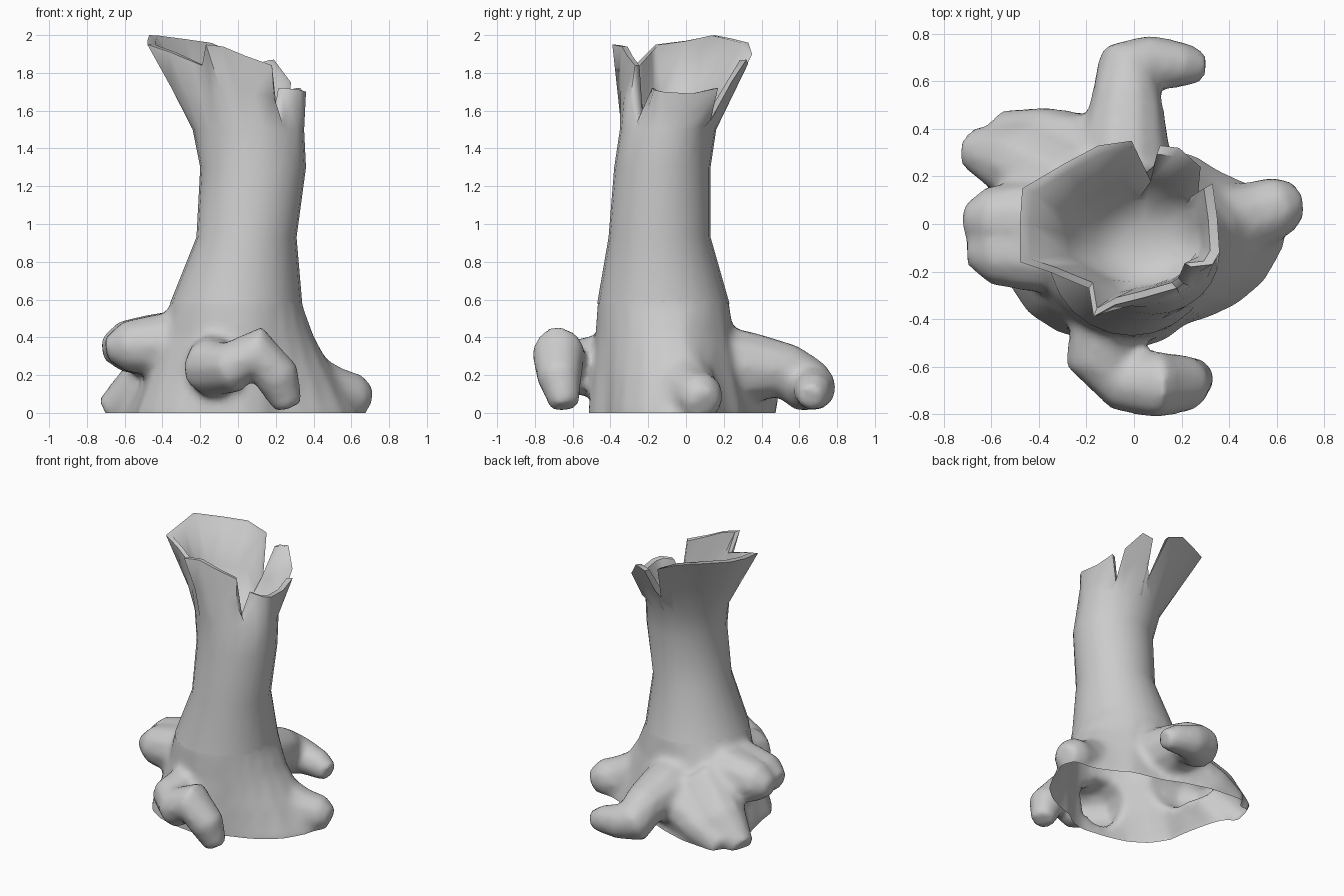
import bpy, bmesh, math
from mathutils import Vector

if "Cube" in bpy.data.objects:
    bpy.data.objects.remove(bpy.data.objects["Cube"])

bark = bpy.data.materials.new("grey_bark")
bark.use_nodes = True
bark.diffuse_color = (0.6, 0.6, 0.6, 1)
bark.node_tree.nodes["Principled BSDF"].inputs["Base Color"].default_value = (0.6, 0.6, 0.6, 1)


def skin(bm, rings, cap_start=False, cap_end=False):
    """Join closed rings of equal length with faces."""
    loops = [[bm.verts.new(p) for p in ring] for ring in rings]
    n = len(loops[0])
    for a, b in zip(loops, loops[1:]):
        for i in range(n):
            j = (i + 1) % n
            bm.faces.new((a[i], a[j], b[j], b[i]))
    for wanted, loop in ((cap_start, loops[0][::-1]), (cap_end, loops[-1])):
        if wanted:
            mid = bm.verts.new(sum((v.co for v in loop), Vector()) / n)
            for i in range(n):
                bm.faces.new((loop[i], loop[(i + 1) % n], mid))


def root(bm, path, sides=10):
    """Closed tapered tube along (x, y, z, radius) points."""
    points = [Vector(p[:3]) for p in path]
    rings = []
    for k, p in enumerate(points):
        along = (points[min(k + 1, len(points) - 1)] - points[max(k - 1, 0)]).normalized()
        side = along.cross(Vector((0, 0, 1))).normalized()
        up = side.cross(along)
        angles = [-math.tau * i / sides for i in range(sides)]
        rings.append([p + (side * math.cos(a) + up * math.sin(a)) * path[k][3] for a in angles])
    skin(bm, [r[::-1] for r in rings], True, True)


def make_object(name, bm):
    mesh = bpy.data.meshes.new(name)
    bm.to_mesh(mesh)
    bm.free()
    mesh.materials.append(bark)
    obj = bpy.data.objects.new(name, mesh)
    bpy.context.collection.objects.link(obj)
    bpy.ops.object.select_all(action="DESELECT")
    obj.select_set(True)
    bpy.context.view_layer.objects.active = obj
    return obj


# Jagged broken rim, counterclockwise from the left side
RIM = [Vector(p) for p in (
    (.36, -.12, 1.7), (.35, .03, 1.69), (.33, .17, 1.72), (.27, .13, 1.55),
    (.28, .24, 1.75), (.19, .32, 1.87), (.11, .33, 1.85), (.08, .16, 1.5),
    (-.01, .35, 1.9), (-.15, .33, 1.96), (-.3, .25, 1.98), (-.47, .15, 2),
    (-.48, 0, 1.97), (-.48, -.16, 1.95), (-.36, -.2, 1.91), (-.24, -.25, 1.86),
    (-.19, -.27, 1.84), (-.17, -.39, 1.95), (-.08, -.34, 1.94), (.04, -.31, 1.89),
    (.18, -.27, 1.84), (.21, -.25, 1.56), (.24, -.18, 1.72), (.33, -.17, 1.71))]
# Radius of the flared foot at the same steps
FOOT = (.6, .64, .53, .46, .45, .43, .44, .52, .64, .76, .8, .64,
        .58, .58, .55, .5, .45, .42, .42, .4, .37, .41, .47, .54)
N = len(RIM)


def ellipse(x0, x1, y0, y1, z):
    return [Vector(((x0 + x1) / 2 + (x1 - x0) / 2 * math.cos(math.tau * i / N),
                    (y0 + y1) / 2 + (y1 - y0) / 2 * math.sin(math.tau * i / N), z))
            for i in range(N)]


def blend(a, b, t, z=None):
    ring = [p.lerp(q, t) for p, q in zip(a, b)]
    if z is not None:
        for p in ring:
            p.z = z
    return ring


waist = ellipse(-.36, .34, -.47, .23, .58)
shaft = ellipse(-.22, .31, -.41, .13, .93)
neck = ellipse(-.24, .35, -.35, .16, 1.5)
foot = [Vector((.03 + r * math.cos(math.tau * i / N), -.1 + r * math.sin(math.tau * i / N), 0))
        for i, r in enumerate(FOOT)]

# Hollow trunk: shaft, broken rim, then a bowl inside
inner_rim = [p.lerp(Vector((-.03, -.03, p.z - .02)), .1) for p in RIM]
bowl = ellipse(-.17, .27, -.25, .1, 1.52)
bm = bmesh.new()
skin(bm, [waist, shaft, ellipse(-.2, .36, -.38, .13, 1.3), neck, blend(neck, RIM, .5), RIM,
          inner_rim, blend(inner_rim, bowl, .6), bowl,
          blend(bowl, ellipse(.04, .06, -.09, -.07, 1.43), .6)], cap_end=True)
make_object("trunk", bm)
bpy.ops.object.shade_smooth_by_angle(angle=math.radians(60))

# Flared base, sunk below ground so that it can be trimmed flat
bm = bmesh.new()
skin(bm, [blend(foot, foot, 0, -.15), foot, blend(foot, waist, .4, .2),
          blend(foot, waist, .78, .4), waist, shaft], True, True)

# Front root: leaves the trunk, turns left, arches and drops
root(bm, [(-.12, -.36, .3, .14), (-.14, -.55, .24, .16), (-.03, -.66, .24, .14),
          (.1, -.675, .32, .145), (.21, -.67, .19, .125), (.27, -.64, .03, .08)])
# Back root: thick arm that droops and bends to the left
root(bm, [(-.05, .1, .25, .24), (-.04, .36, .24, .19), (-.03, .54, .22, .15),
          (-.02, .65, .14, .15), (.08, .68, .13, .12), (.2, .67, .11, .1), (.29, .66, .08, .07)])
# Left root: short toe reaching the ground
root(bm, [(.25, -.04, .2, .19), (.5, .03, .1, .15), (.62, .08, .08, .13), (.69, .1, .05, .08)])
# Right root and the web that joins it to the back
root(bm, [(-.25, .12, .28, .22), (-.5, .27, .12, .17), (-.69, .32, 0, .09)])
root(bm, [(-.1, .25, .2, .2), (-.4, .36, .08, .14), (-.58, .38, 0, .1)])
# Swollen knob hanging over the right side
root(bm, [(-.2, 0, .38, .18), (-.45, .02, .36, .17), (-.62, .02, .35, .14), (-.72, .02, .34, .06)])
root(bm, [(-.2, -.12, .38, .18), (-.42, -.12, .36, .17), (-.6, -.12, .35, .14),
          (-.7, -.12, .34, .06)])
base = make_object("rooted_base", bm)

# Fuse the roots with the base and soften the joins
remesh = base.modifiers.new("fuse", "REMESH")
remesh.mode = "VOXEL"
remesh.voxel_size = 0.025
soften = base.modifiers.new("soften", "SMOOTH")
soften.factor = 0.5
soften.iterations = 8
for name in ("fuse", "soften"):
    bpy.ops.object.modifier_apply(modifier=name)

# Trim the base to an open shell between the ground and the trunk
bm = bmesh.new()
bm.from_mesh(base.data)
for height, up in ((0, -1), (.6, 1)):
    bmesh.ops.bisect_plane(bm, geom=bm.verts[:] + bm.edges[:] + bm.faces[:],
                           plane_co=(0, 0, height), plane_no=(0, 0, up), clear_outer=True)
bm.to_mesh(base.data)
bm.free()
bpy.ops.object.shade_smooth_by_angle(angle=math.radians(60))
